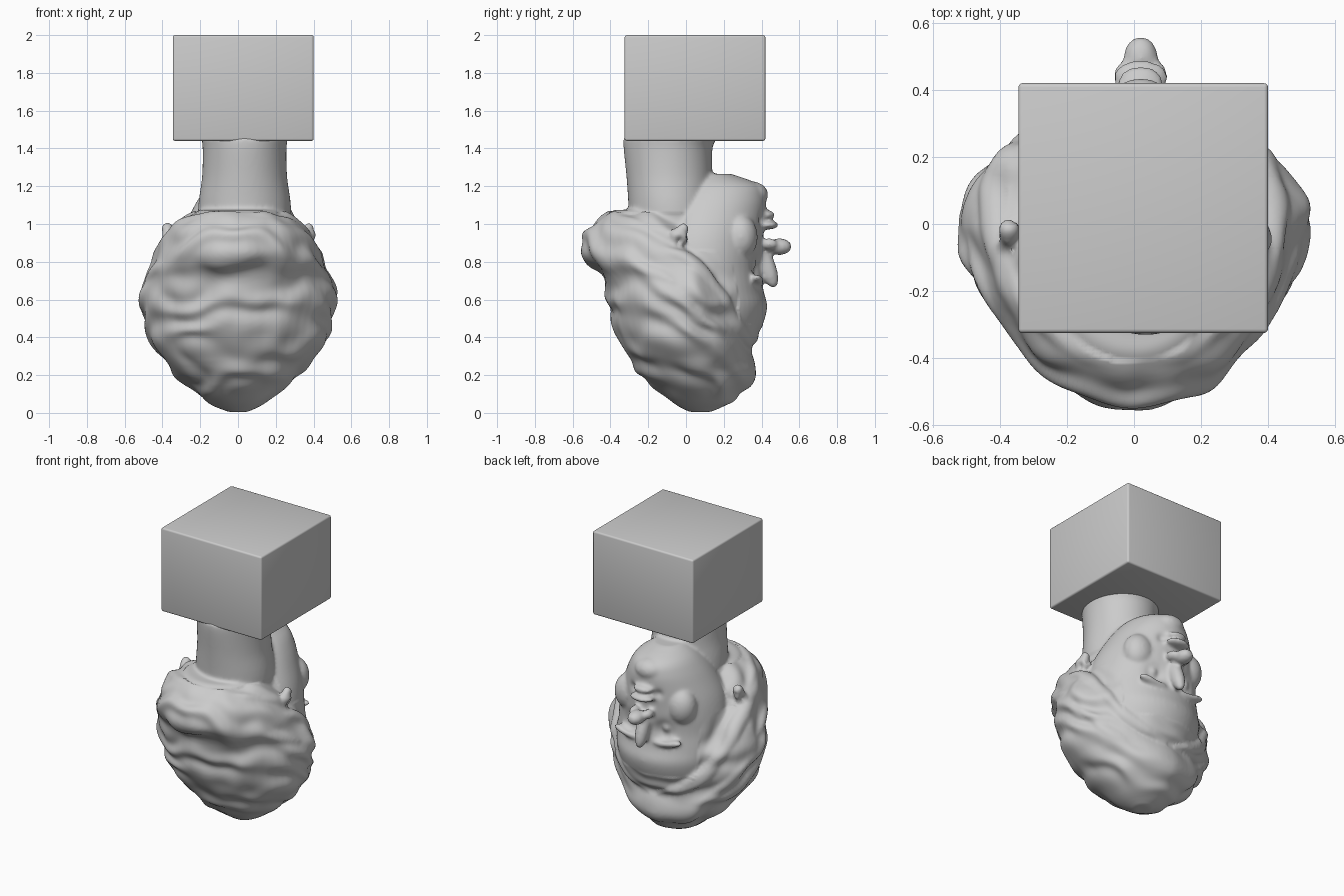
import bpy, bmesh, math
from mathutils import Vector, Matrix, noise
from mathutils.bvhtree import BVHTree

if "Cube" in bpy.data.objects:
    bpy.data.objects.remove(bpy.data.objects["Cube"])

CX = 0.02          # face centre line
parts = []


def add_mesh(name, bm):
    bmesh.ops.recalc_face_normals(bm, faces=bm.faces)
    me = bpy.data.meshes.new(name)
    bm.to_mesh(me)
    bm.free()
    ob = bpy.data.objects.new(name, me)
    bpy.context.collection.objects.link(ob)
    return ob


def catmull(a, b, c, d, t):
    return [0.5 * (2 * q + (r - p) * t + (2 * p - 5 * q + 4 * r - s) * t * t
            + (3 * q - p - 3 * r + s) * t ** 3) for p, q, r, s in zip(a, b, c, d)]


def loft(name, rows, cx, seg=56, sub=4):
    """Rows: z, half width, back y, y of widest point, front y."""
    fine = []
    for i in range(len(rows) - 1):
        quad = [rows[max(0, min(len(rows) - 1, i + k))] for k in (-1, 0, 1, 2)]
        fine += [catmull(*quad, j / sub) for j in range(sub)]
    fine.append(rows[-1])
    bm = bmesh.new()
    rings = []
    for z, w, yb, ym, yf in fine:
        ring = []
        for k in range(seg):
            a = 2 * math.pi * k / seg
            s = math.sin(a)
            y = ym + (yf - ym) * s if s > 0 else ym + (ym - yb) * s
            ring.append(bm.verts.new((cx + w * math.cos(a), y, z)))
        rings.append(ring)
    for r0, r1 in zip(rings, rings[1:]):
        for k in range(seg):
            bm.faces.new((r0[k], r0[(k + 1) % seg], r1[(k + 1) % seg], r1[k]))
    bm.faces.new(rings[0])
    bm.faces.new(rings[-1])
    ob = add_mesh(name, bm)
    parts.append(ob)
    return ob


def blob(name, loc, size, rx=0.0, ry=0.0):
    bm = bmesh.new()
    m = (Matrix.Translation(loc) @ Matrix.Rotation(rx, 4, 'X')
         @ Matrix.Rotation(ry, 4, 'Y') @ Matrix.Diagonal((*size, 1)))
    bmesh.ops.create_icosphere(bm, subdivisions=3, radius=1, matrix=m)
    parts.append(add_mesh(name, bm))


def lock(name, pts, radius):
    """Fat tapering tube of hair."""
    cu = bpy.data.curves.new(name, 'CURVE')
    cu.dimensions = '3D'
    cu.bevel_depth = radius
    cu.use_fill_caps = True
    sp = cu.splines.new('NURBS')
    sp.points.add(len(pts) - 1)
    for i, (p, q) in enumerate(zip(sp.points, pts)):
        p.co = (*q, 1)
        p.radius = 0.55 if i in (0, len(pts) - 1) else 1
    sp.use_endpoint_u = True
    ob = bpy.data.objects.new(name, cu)
    bpy.context.collection.objects.link(ob)
    bpy.ops.object.select_all(action='DESELECT')
    ob.select_set(True)
    bpy.context.view_layer.objects.active = ob
    bpy.ops.object.convert(target='MESH')
    parts.append(bpy.context.object)


# Hair mass with the rolled bun at the nape
hair = loft("hair", [
    (0.005, .05, .02, .08, .13), (0.05, .15, -.07, .08, .23), (0.12, .235, -.17, .08, .31),
    (0.2, .33, -.24, .05, .365), (0.3, .41, -.31, .03, .355), (0.4, .475, -.36, .0, .33),
    (0.5, .50, -.395, .0, .33), (0.63, .53, -.42, .0, .29), (0.72, .495, -.445, -.01, .23),
    (0.79, .46, -.52, -.04, .16), (0.86, .43, -.555, -.08, .08), (0.95, .38, -.54, -.12, .04),
    (1.02, .31, -.48, -.15, 0), (1.075, .20, -.38, -.2, -.06)], 0.0)
hair_tree = BVHTree.FromObject(hair, bpy.context.evaluated_depsgraph_get())

# Face and jaw
loft("face", [
    (0.33, .28, -.1, .1, .345), (0.45, .33, -.2, .1, .40), (0.56, .355, -.2, .1, .43),
    (0.65, .36, -.2, .1, .41), (0.75, .355, -.2, .08, .40), (0.85, .345, -.2, .08, .405),
    (0.95, .32, -.2, .09, .41), (1.05, .275, -.15, .11, .42), (1.14, .225, -.1, .14, .42),
    (1.21, .17, -.02, .16, .385), (1.265, .09, .05, .14, .24)], CX)

# Neck rising into the plinth
loft("neck", [(0.9, .25, -.3, -.06, .17), (1.1, .245, -.305, -.08, .15),
              (1.25, .225, -.315, -.09, .14), (1.4, .222, -.33, -.09, .14),
              (1.46, .23, -.33, -.09, .17)], 0.035)

# Nose, lips and chin
blob("nose_bridge", (CX, .42, .79), (.045, .05, .14), rx=0.38)
blob("nose_tip", (CX, .495, .88), (.052, .065, .045))
blob("upper_lip", (CX, .435, .995), (.085, .055, .024))
blob("lower_lip", (CX, .42, 1.048), (.07, .052, .026))
blob("chin", (CX, .35, 1.155), (.10, .085, .07))

for s in (-1, 1):
    # Nostrils, cheeks, brows, ears
    blob("nostril", (CX + s * .05, .44, .895), (.03, .045, .03))
    blob("cheek", (CX + s * .19, .29, .93), (.10, .09, .12))
    blob("brow", (CX + s * .13, .375, .70), (.12, .04, .03), ry=s * -.15)
    blob("ear", (s * .375, -.045, .92), (.035, .045, .085), rx=-.45)
    blob("ear_lobe", (s * .375, -.015, .975), (.03, .03, .03))
    # Waves framing the forehead, swept over the ears into the bun
    lock("front_wave", [(s * .03, .33, .33), (s * .2, .31, .40), (s * .33, .23, .50),
                        (s * .40, .15, .66), (s * .42, .03, .80), (s * .38, -.16, .88),
                        (s * .24, -.40, .95)], .05)
    lock("side_wave", [(s * .05, .32, .2), (s * .28, .24, .29), (s * .43, .12, .45),
                       (s * .49, .02, .63), (s * .45, -.15, .75), (s * .32, -.34, .82)], .05)
    lock("nape_roll", [(s * .36, -.12, .93), (s * .3, -.28, 1.0), (s * .17, -.38, 1.02),
                       (0, -.42, 1.02)], .055)
lock("crown_wave", [(-.2, .24, .2), (-.08, .31, .2), (.08, .31, .2), (.2, .24, .2)], .055)

# Fuse everything into one carved head
bpy.ops.object.select_all(action='DESELECT')
for ob in parts:
    ob.select_set(True)
head = hair
bpy.context.view_layer.objects.active = head
bpy.ops.object.join()
head.name = "carved_head"
rm = head.modifiers.new("fuse", 'REMESH')
rm.mode = 'VOXEL'
rm.voxel_size = 0.011
sm = head.modifiers.new("soften", 'SMOOTH')
sm.factor = 0.5
sm.iterations = 7
for m in ("fuse", "soften"):
    bpy.ops.object.modifier_apply(modifier=m)

# Carve: hair strands, eye sockets, eyelids, mouth corners, ear hollows
dents = []
for s in (-1, 1):
    dents += [((CX + s * .125, .39, .775), .055, -.040), ((CX + s * .13, .375, .785), .03, .028),
              ((CX + s * .10, .41, 1.022), .028, -.018), ((s * .41, -.03, .91), .022, -.02)]
shift = []
for v in head.data.vertices:
    p, n = v.co, v.normal
    d = 0.0
    dist = hair_tree.find_nearest(p)[3]
    inside_face = p.y > .18 and p.z > .47 and abs(p.x - CX) < .3
    in_neck = p.z > 1.06 or (p.z > .86 and p.y > .0)
    if not inside_face and not in_neck:
        fade = max(0.0, 1 - dist / .1) * min(1.0, p.z / .15)
        wob = noise.noise(p * 4.0)
        d += fade * (.008 * math.sin(34 * (p.z + .6 * p.y) + 5 * wob) + .012 * noise.noise(p * 7.0))
    off = n * d
    for c, r, a in dents:
        q = (p - Vector(c)).length_squared / (r * r)
        if q < 6:
            off = off + n * (a * math.exp(-q))
    shift.append(off)
for v, off in zip(head.data.vertices, shift):
    v.co += off
    v.co.z = max(0, v.co.z)
head.data.polygons.foreach_set("use_smooth", [True] * len(head.data.polygons))

# Square plinth
bm = bmesh.new()
bmesh.ops.create_cube(bm, size=1, matrix=Matrix.Translation((.0275, .0475, 1.72))
                      @ Matrix.Diagonal((.745, .745, .56, 1)))
bmesh.ops.bevel(bm, geom=bm.edges[:], offset=.012, segments=3, profile=.5, affect='EDGES')
plinth = add_mesh("plinth", bm)
bpy.ops.object.select_all(action='DESELECT')
plinth.select_set(True)
bpy.context.view_layer.objects.active = plinth
bpy.ops.object.shade_smooth_by_angle(angle=math.radians(35))
